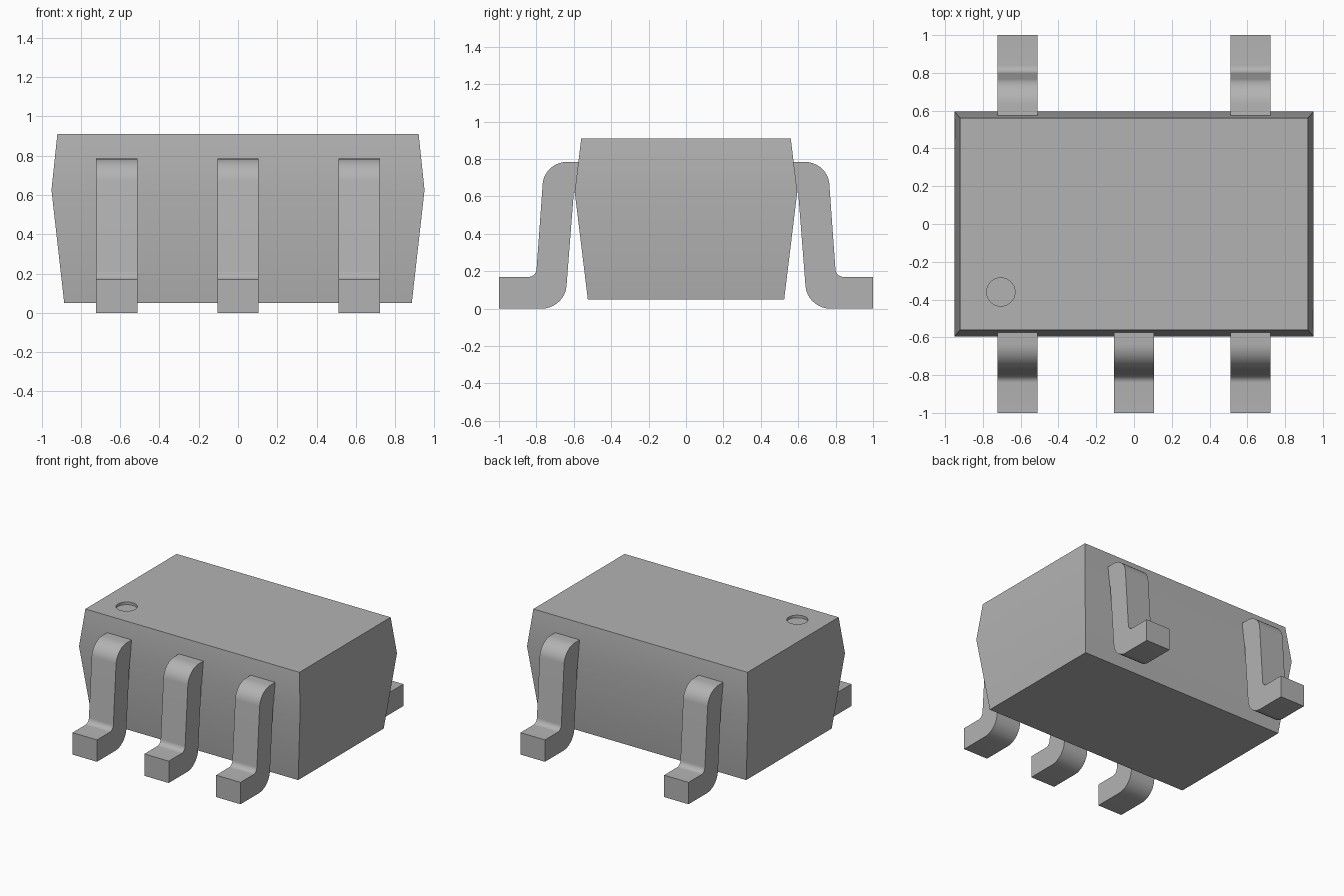
import bpy
import bmesh
from mathutils import Vector
from mathutils.geometry import interpolate_bezier

cube = bpy.data.objects.get("Cube")
if cube:
    bpy.data.objects.remove(cube, do_unlink=True)

GREY = (0.45, 0.45, 0.45, 1)
grey = bpy.data.materials.new("plain_grey")
grey.use_nodes = True
grey.diffuse_color = GREY
grey.node_tree.nodes["Principled BSDF"].inputs["Base Color"].default_value = GREY


def make_object(name, bm):
    bmesh.ops.recalc_face_normals(bm, faces=bm.faces)
    mesh = bpy.data.meshes.new(name)
    bm.to_mesh(mesh)
    bm.free()
    mesh.materials.append(grey)
    obj = bpy.data.objects.new(name, mesh)
    bpy.context.collection.objects.link(obj)
    return obj


def activate(obj):
    bpy.ops.object.select_all(action="DESELECT")
    obj.select_set(True)
    bpy.context.view_layer.objects.active = obj


def smooth(obj):
    activate(obj)
    bpy.ops.object.shade_smooth_by_angle(angle=0.52)


def rounded(start, corner, end, steps=10):
    """Quarter bend between two profile points, rounding off a corner."""
    a, c, b = Vector(start), Vector(corner), Vector(end)
    return interpolate_bezier(a, a.lerp(c, 0.55), b.lerp(c, 0.55), b, steps)


# Body: stacked rectangles, widest at the waist
bm = bmesh.new()
rings = []
for half_x, half_y, z in [(0.885, 0.525, 0.05), (0.95, 0.595, 0.625), (0.92, 0.56, 0.91)]:
    rings.append([bm.verts.new((sx * half_x, sy * half_y, z))
                  for sx, sy in [(-1, -1), (1, -1), (1, 1), (-1, 1)]])
for low, high in zip(rings, rings[1:]):
    for i in range(4):
        j = (i + 1) % 4
        bm.faces.new((low[i], low[j], high[j], high[i]))
bm.faces.new(rings[0])
bm.faces.new(rings[-1])
body = make_object("body", bm)

# Round corner dimple cut into the top
bm = bmesh.new()
bmesh.ops.create_cone(bm, cap_ends=True, segments=48, radius1=0.075, radius2=0.075, depth=0.1)
cutter = make_object("dimple_cutter", bm)
cutter.location = (-0.705, -0.36, 0.94)
cutter.hide_render = True
activate(body)
cut = body.modifiers.new("dimple", "BOOLEAN")
cut.operation = "DIFFERENCE"
cut.solver = "EXACT"
cut.object = cutter
bpy.ops.object.modifier_apply(modifier=cut.name)
bpy.data.objects.remove(cutter, do_unlink=True)
smooth(body)

# Bent leg side profile: distance outwards, height
profile = [Vector((0.52, 0.785))]
profile += rounded((0.635, 0.785), (0.757, 0.785), (0.766, 0.67))
profile += rounded((0.799, 0.21), (0.802, 0.17), (0.84, 0.17))
profile += [Vector((1, 0.17)), Vector((1, 0))]
profile += rounded((0.77, 0), (0.648, 0), (0.639, 0.12))
profile += [Vector((0.6, 0.62)), Vector((0.52, 0.62))]


def make_leg(name, x, side):
    bm = bmesh.new()
    face = bm.faces.new([bm.verts.new((x - 0.105, side * p.x, p.y)) for p in profile])
    result = bmesh.ops.extrude_face_region(bm, geom=[face], use_keep_orig=True)
    moved = [v for v in result["geom"] if isinstance(v, bmesh.types.BMVert)]
    bmesh.ops.translate(bm, verts=moved, vec=(0.21, 0, 0))
    smooth(make_object(name, bm))


# Three legs at the front, two at the back
for label, x in [("right", -0.617), ("middle", 0), ("left", 0.617)]:
    make_leg("front_" + label + "_leg", x, -1)
    if x:
        make_leg("back_" + label + "_leg", x, 1)
